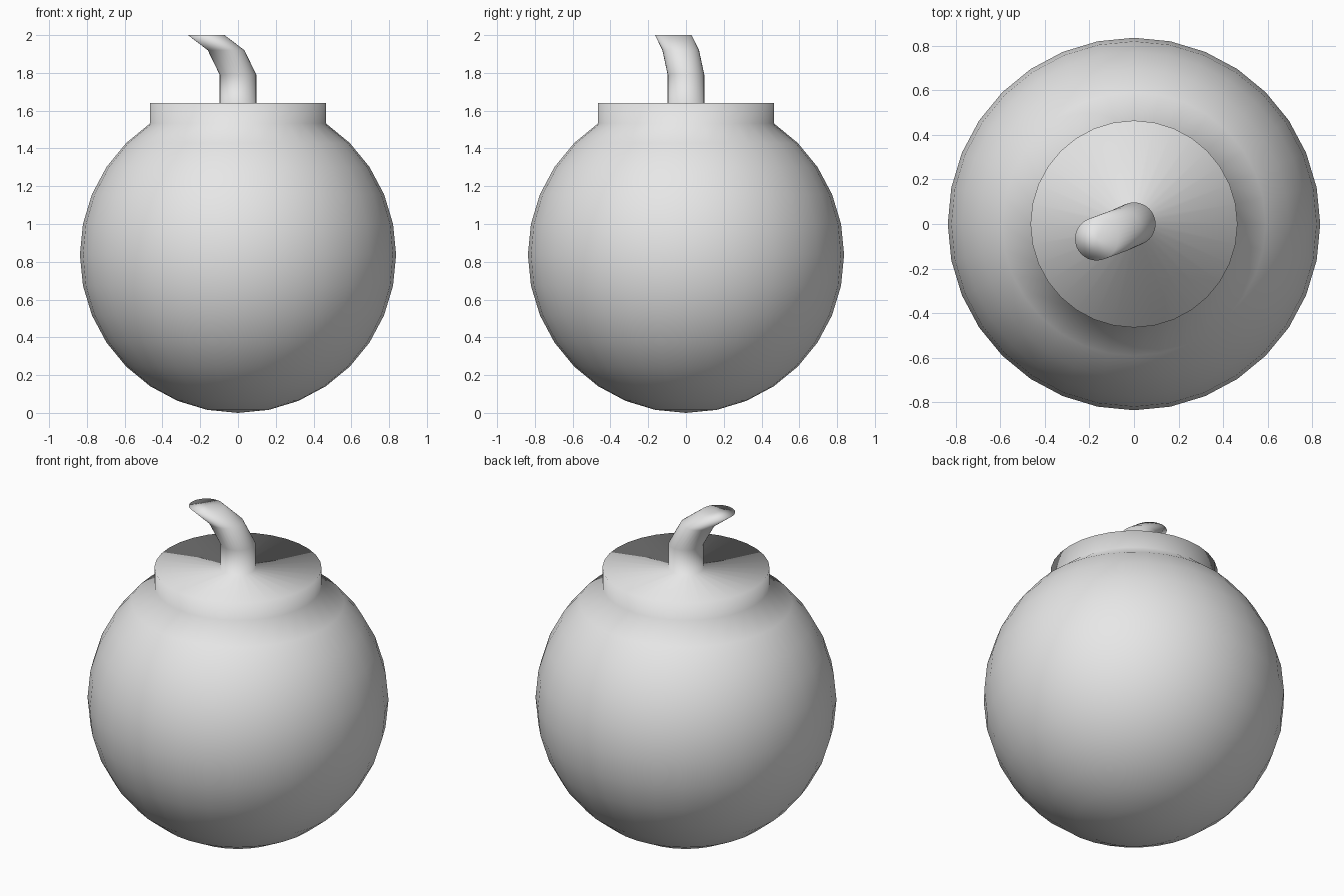
import bpy, bmesh
from math import sin, cos, pi

cube = bpy.data.objects.get("Cube")
if cube:
    bpy.data.objects.remove(cube, do_unlink=True)

SIDES, RINGS, R = 32, 16, 0.837

# Single grey material
grey = bpy.data.materials.new("plain_grey")
grey.use_nodes = True
grey.diffuse_color = (0.8, 0.8, 0.8, 1)
grey.node_tree.nodes["Principled BSDF"].inputs["Base Color"].default_value = (0.8, 0.8, 0.8, 1)

bm = bmesh.new()


def ring(x, y, z, radius):
    return [bm.verts.new((x + radius * cos(2 * pi * i / SIDES),
                          y + radius * sin(2 * pi * i / SIDES), z))
            for i in range(SIDES)]


def fan(loop, tip, flip=False):
    for i in range(SIDES):
        a, b = loop[i], loop[(i + 1) % SIDES]
        bm.faces.new((b, a, tip) if flip else (a, b, tip))


# Round body, cut off below the collar
loops = []
for k in range(1, RINGS - 2):
    a = pi * k / RINGS
    loops.append(ring(0, 0, R - R * cos(a), R * sin(a)))

# Collar rim, then the bent stem rising from its flat top
loops.append(ring(0, 0, 1.64, R * sin(3 * pi / RINGS)))
for x, y, z in ((0, 0, 1.64), (0, 0, 1.79), (-0.063, -0.028, 1.92), (-0.168, -0.067, 2.0)):
    loops.append(ring(x, y, z, 0.097))

for low, high in zip(loops, loops[1:]):
    for i in range(SIDES):
        j = (i + 1) % SIDES
        bm.faces.new((low[i], low[j], high[j], high[i]))

# Bottom pole and stem tip
fan(loops[0], bm.verts.new((0, 0, 0)), flip=True)
fan(loops[-1], bm.verts.new((-0.168, -0.067, 2.0)))

for f in bm.faces:
    f.smooth = True

mesh = bpy.data.meshes.new("round_body_with_stem")
bm.to_mesh(mesh)
bm.free()
mesh.materials.append(grey)
body = bpy.data.objects.new("round_body_with_stem", mesh)
bpy.context.collection.objects.link(body)
